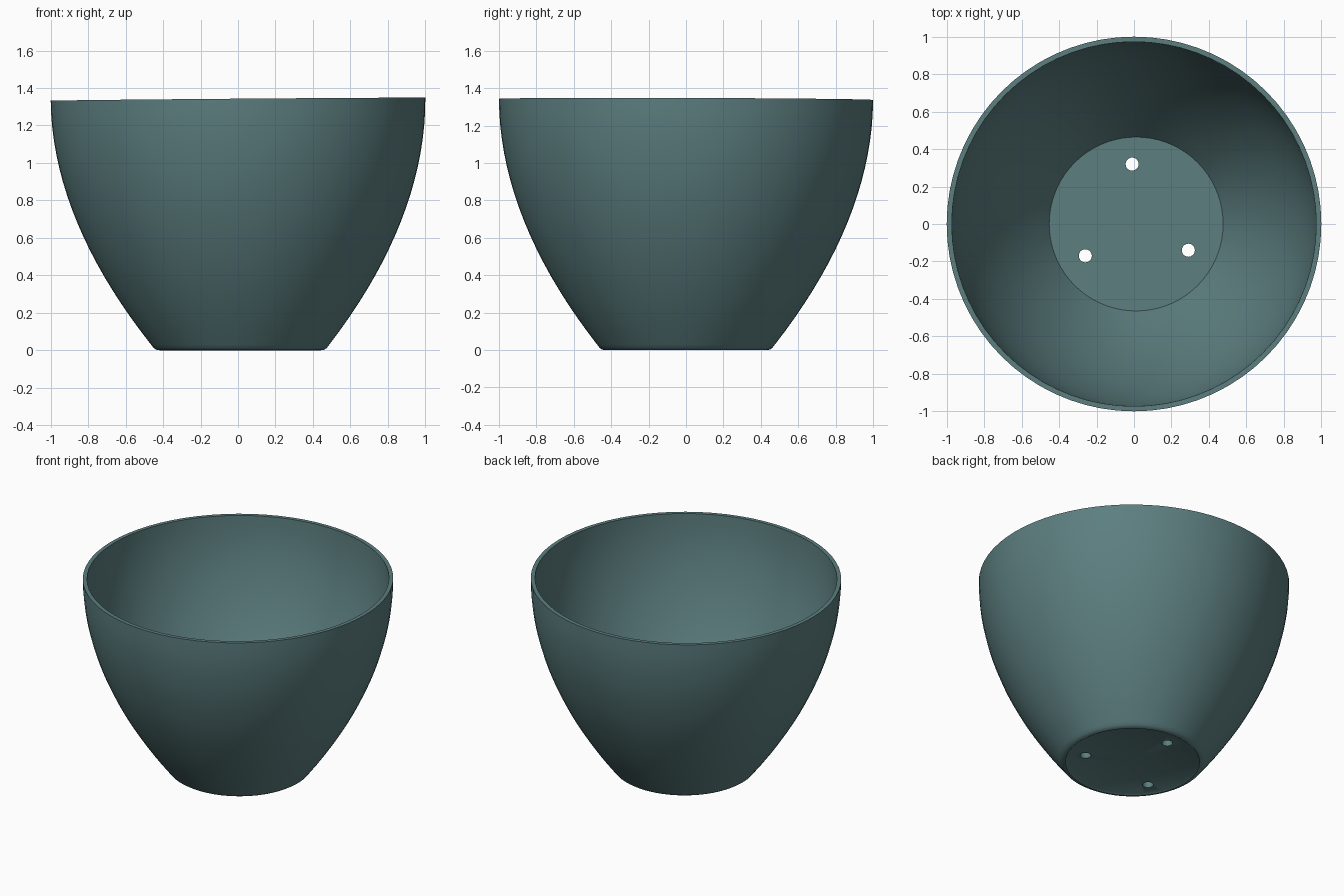
import bpy, bmesh, math

if "Cube" in bpy.data.objects:
    bpy.data.objects.remove(bpy.data.objects["Cube"])

HEIGHT, WALL, FLOOR = 1.34, 0.027, 0.05
SEGMENTS, STEPS = 72, 18


def wall_radius(z):
    """Outer radius of the flared wall at height z."""
    return 1 - 0.548 * (1 - z / HEIGHT) ** 1.95


def heights(low):
    return [low + (HEIGHT - low) * i / STEPS for i in range(STEPS + 1)]


# Teal ceramic
teal = bpy.data.materials.new("muted teal")
teal.use_nodes = True
colour = (0.108, 0.21, 0.215, 1)
teal.diffuse_color = colour
shader = next(n for n in teal.node_tree.nodes if n.type == "BSDF_PRINCIPLED")
shader.inputs["Base Color"].default_value = colour
shader.inputs["Roughness"].default_value = 0.6

# Profile: underside, rounded foot, outer wall, rim, inner wall, floor
profile = [(0, 0.007), (0.42, 0.007), (0.432, 0), (0.447, 0.002), (0.462, 0.012)]
profile += [(wall_radius(z), z) for z in heights(0.03)]
profile += [(wall_radius(z) - WALL, z) for z in reversed(heights(FLOOR))]
profile += [(0, FLOOR)]

# Bowl turned around the vertical axis
bm = bmesh.new()
verts = [bm.verts.new((r, 0, z)) for r, z in profile]
edges = [bm.edges.new(pair) for pair in zip(verts, verts[1:])]
bmesh.ops.spin(bm, geom=verts + edges, cent=(0, 0, 0), axis=(0, 0, 1),
               angle=math.tau, steps=SEGMENTS)
bmesh.ops.remove_doubles(bm, verts=bm.verts, dist=0.0005)
bmesh.ops.recalc_face_normals(bm, faces=bm.faces)

# Slight hand-made lean: foot off centre, rim not quite level
for v in bm.verts:
    rise = v.co.z / HEIGHT
    v.co.z += rise * (0.008 * v.co.x - 0.003 * v.co.y)
    v.co.x += 0.012 * (1 - rise)

mesh = bpy.data.meshes.new("bowl")
bm.to_mesh(mesh)
bm.free()
mesh.materials.append(teal)
bowl = bpy.data.objects.new("bowl", mesh)
bpy.context.collection.objects.link(bowl)

# Three drainage holes through the floor
for x, y in [(-0.01, 0.32), (-0.26, -0.17), (0.29, -0.14)]:
    bpy.ops.mesh.primitive_cylinder_add(vertices=20, radius=0.035, depth=0.3,
                                        location=(x, y, 0))
    cutter = bpy.context.object
    cutter.name = "hole_cutter"
    cutter.hide_render = True
    cutter.data.materials.append(teal)
    bpy.ops.object.select_all(action="DESELECT")
    bowl.select_set(True)
    bpy.context.view_layer.objects.active = bowl
    cut = bowl.modifiers.new("drain_hole", "BOOLEAN")
    cut.operation = "DIFFERENCE"
    cut.solver = "EXACT"
    cut.object = cutter
    bpy.ops.object.modifier_apply(modifier=cut.name)
    bpy.data.objects.remove(cutter)

bpy.ops.object.shade_smooth_by_angle(angle=math.radians(35))
